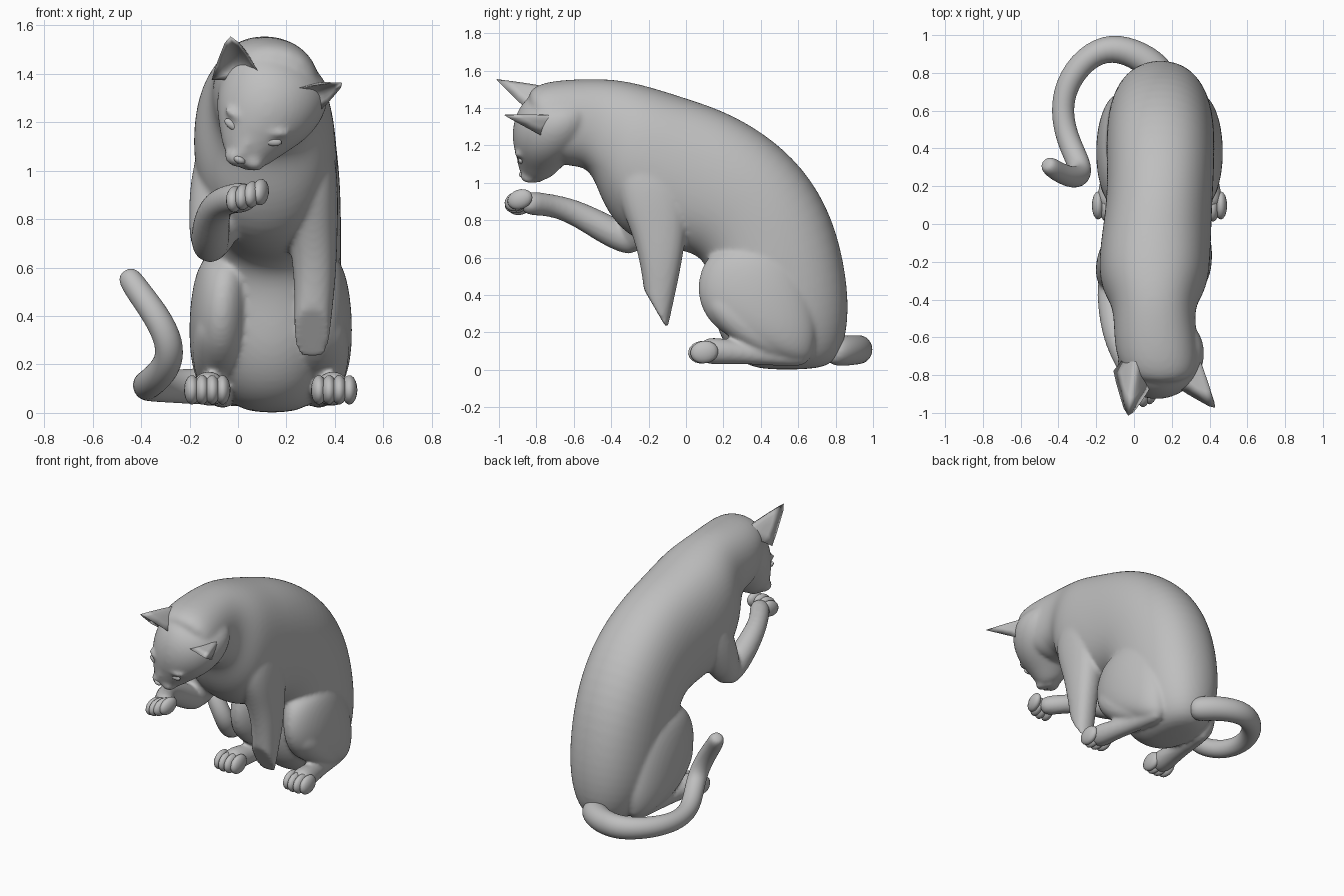
import bpy, bmesh, math
from mathutils import Vector as V

cube = bpy.data.objects.get("Cube")
if cube:
    bpy.data.objects.remove(cube, do_unlink=True)

grey = bpy.data.materials.new("plain grey")
grey.use_nodes = True
GREY = (0.52, 0.52, 0.52, 1)
grey.diffuse_color = GREY
grey.node_tree.nodes["Principled BSDF"].inputs["Base Color"].default_value = GREY

MID = 0.135  # x of the body's own centre plane


def finish(name, bm, levels=2):
    bmesh.ops.recalc_face_normals(bm, faces=bm.faces[:])
    for f in bm.faces:
        f.smooth = True
    me = bpy.data.meshes.new(name)
    bm.to_mesh(me)
    bm.free()
    me.materials.append(grey)
    ob = bpy.data.objects.new(name, me)
    bpy.context.collection.objects.link(ob)
    if levels:
        mod = ob.modifiers.new("smooth", 'SUBSURF')
        mod.levels = mod.render_levels = levels
    return ob


def skin(name, sections, n=14, sharp_end=False, power=1.0):
    """Skin ellipses given as (centre, half axis u, half axis v); power < 1 squares them."""
    bm = bmesh.new()
    rings = []
    for c, u, v in sections:
        ring = []
        for i in range(n):
            a = 2 * math.pi * i / n
            ca, sa = [math.copysign(abs(k) ** power, k) for k in (math.cos(a), math.sin(a))]
            ring.append(bm.verts.new(c + 1.025 * (u * ca + v * sa)))
        rings.append(ring)
    for r, s in zip(rings, rings[1:]):
        for i in range(n):
            j = (i + 1) % n
            bm.faces.new((r[i], r[j], s[j], s[i]))
    bm.faces.new(rings[0])
    cap = bm.faces.new(rings[-1])
    if sharp_end:
        crease = bm.edges.layers.float.new("crease_edge")
        for e in cap.edges:
            e[crease] = 1.0
    return finish(name, bm)


def slab(name, rows, sharp_end=False, power=1.0):
    """Rows of (y1, z1, y2, z2, centre x, half width): two outline points seen from the side."""
    secs = []
    for y1, z1, y2, z2, cx, hw in rows:
        a, b = V((cx, y1, z1)), V((cx, y2, z2))
        secs.append(((a + b) / 2, V((hw, 0, 0)), (a - b) / 2))
    return skin(name, secs, 16, sharp_end, power)


def tube(name, pts):
    """Round tube through (x, y, z, radius) points, with rounded ends."""
    p = [V(q[:3]) for q in pts]
    r = [q[3] for q in pts]
    t0, t1 = (p[0] - p[1]).normalized(), (p[-1] - p[-2]).normalized()
    p = [p[0] + t0 * r[0] * 0.6] + p + [p[-1] + t1 * r[-1] * 0.6]
    r = [r[0] * 0.55] + r + [r[-1] * 0.55]
    secs, u = [], None
    for i, c in enumerate(p):
        t = (p[min(i + 1, len(p) - 1)] - p[max(i - 1, 0)]).normalized()
        if u is None:
            u = t.cross(V((0, 0, 1)))
        u = (u - t * u.dot(t)).normalized()
        secs.append((c, u * r[i], t.cross(u) * r[i]))
    return skin(name, secs, 12)


def blob(name, loc, size, rot=(0, 0, 0)):
    bm = bmesh.new()
    bmesh.ops.create_uvsphere(bm, u_segments=16, v_segments=10, radius=1)
    bmesh.ops.scale(bm, vec=size, verts=bm.verts)
    ob = finish(name, bm, 0)
    ob.location, ob.rotation_euler = loc, rot
    return ob


def fuse(parts):
    """Join overlapping parts into the first one and blend them into one skin."""
    bpy.ops.object.select_all(action='DESELECT')
    for ob in parts:
        ob.select_set(True)
    bpy.context.view_layer.objects.active = parts[0]
    bpy.ops.object.convert(target='MESH')
    bpy.ops.object.join()
    remesh = parts[0].modifiers.new("one skin", 'REMESH')
    remesh.mode, remesh.voxel_size, remesh.use_smooth_shade = 'VOXEL', 0.012, True
    blend = parts[0].modifiers.new("blend", 'SMOOTH')
    blend.factor, blend.iterations = 0.5, 9


# Neck, back, belly and rump
body = slab("body", [
    (-0.87, 1.47, -0.78, 1.22, 0.15, 0.15),
    (-0.78, 1.54, -0.67, 1.08, 0.13, 0.225),
    (-0.57, 1.555, -0.54, 1.10, 0.11, 0.215),
    (-0.38, 1.555, -0.48, 1.00, 0.105, 0.215),
    (-0.20, 1.515, -0.44, 0.88, 0.105, 0.285),
    (0.00, 1.45, -0.32, 0.71, 0.11, 0.295),
    (0.20, 1.385, -0.10, 0.65, 0.13, 0.28),
    (0.42, 1.265, 0.05, 0.63, 0.14, 0.28),
    (0.63, 1.08, 0.12, 0.55, 0.14, 0.285),
    (0.785, 0.82, 0.14, 0.42, 0.14, 0.285),
    (0.86, 0.50, 0.15, 0.27, 0.14, 0.28),
    (0.87, 0.25, 0.21, 0.12, 0.14, 0.25),
    (0.82, 0.05, 0.31, 0.03, 0.14, 0.18),
    (0.70, 0.0, 0.42, 0.0, 0.14, 0.08),
], power=0.88)

# Head: slices from crown to chin, tilted to one side
EAR_AXIS = V((0.93, 0, -0.37))
head = skin("head", [(V(c), EAR_AXIS * w, V((0, d, 0))) for c, w, d in [
    ((0.20, -0.65, 1.48), 0.14, 0.14),
    ((0.18, -0.68, 1.41), 0.22, 0.21),
    ((0.14, -0.71, 1.30), 0.23, 0.22),
    ((0.095, -0.745, 1.20), 0.20, 0.18),
    ((0.055, -0.77, 1.12), 0.14, 0.13),
    ((0.03, -0.79, 1.06), 0.10, 0.095),
    ((0.02, -0.80, 1.025), 0.06, 0.06),
]], 16)
skin_parts = [body, head]

# Ears: hollow three-sided cones with a sharp rim
def ear(name, outer, inner, back, tip):
    o, i, b, t = V(outer), V(inner), V(back), V(tip)
    hollow = (o + i + t) / 3 * 0.55 + b * 0.45
    bm = bmesh.new()
    o, i, b, t, h = [bm.verts.new(q) for q in (o, i, b, t, hollow)]
    for f in ((o, b, t), (b, i, t), (o, h, i), (i, h, t), (h, o, t), (o, i, b)):
        bm.faces.new(f)
    crease = bm.edges.layers.float.new("crease_edge")
    for pair, amount in (((o, t), 1), ((i, t), 1), ((o, i), 1), ((b, t), 0.35), ((o, b), 0.8), ((i, b), 0.8)):
        bm.edges.get(pair)[crease] = amount
    finish(name, bm)

ear("right_ear", (-0.115, -0.77, 1.37), (0.10, -0.85, 1.39), (0.03, -0.60, 1.51), (-0.035, -1.05, 1.585))
ear("left_ear", (0.345, -0.77, 1.25), (0.23, -0.87, 1.34), (0.31, -0.58, 1.37), (0.455, -1.0, 1.375))

# Face details set on the surface of the head
bpy.context.view_layer.update()
shell = head.evaluated_get(bpy.context.evaluated_depsgraph_get())

def face_y(x, z):
    hit, loc, _, _ = shell.ray_cast(V((x, -3, z)), V((0, 1, 0)))
    return loc.y if hit else -0.85

for side, x, z, tilt in (("right", -0.025, 1.19, 0.65), ("left", 0.145, 1.12, 0.1)):
    blob(side + "_eye", (x, face_y(x, z) + 0.006, z), (0.036, 0.014, 0.018), (0, tilt, 0))
    bx, bz = x + 0.014, z + 0.036
    skin_parts.append(blob(side + "_brow", (bx, face_y(bx, bz) + 0.012, bz), (0.055, 0.028, 0.02), (0, tilt, 0)))
skin_parts += [
    tube("nose_bridge", [(0.10, -0.865, 1.23, 0.045), (0.05, -0.865, 1.13, 0.043), (0.012, -0.855, 1.06, 0.036)]),
    blob("right_muzzle", (-0.008, -0.835, 1.055), (0.05, 0.052, 0.038), (0, 0.4, 0)),
    blob("left_muzzle", (0.06, -0.835, 1.035), (0.05, 0.052, 0.034), (0, 0.4, 0)),
    blob("chin", (0.035, -0.80, 1.035), (0.05, 0.05, 0.032), (0, 0.4, 0)),
]
blob("nose", (0.006, -0.873, 1.045), (0.026, 0.02, 0.016), (0, 0.4, 0))

# Raised right foreleg
skin_parts += [
    tube("right_upper_arm", [(0.00, -0.10, 1.18, 0.13), (-0.05, -0.18, 0.98, 0.15),
                             (-0.09, -0.25, 0.80, 0.12), (-0.115, -0.285, 0.69, 0.088)]),
    tube("right_forearm", [(-0.115, -0.29, 0.685, 0.08), (-0.115, -0.42, 0.745, 0.082),
                           (-0.10, -0.60, 0.85, 0.068), (-0.04, -0.74, 0.885, 0.06),
                           (0.03, -0.84, 0.89, 0.068)]),
]
for k in range(4):
    blob("right_paw_toe_%d" % (k + 1), (-0.015 + 0.036 * k, -0.885 - 0.02 * math.sin(k), 0.882 + 0.01 * k),
         (0.033, 0.07, 0.052), (0.35, 0, -0.2))

# Hanging left foreleg, cut off flat at the end
skin_parts.append(slab("left_foreleg", [
    (-0.24, 1.30, -0.04, 1.27, 0.25, 0.08),
    (-0.37, 1.10, 0.00, 1.07, 0.275, 0.125),
    (-0.37, 0.92, 0.02, 0.90, 0.295, 0.12),
    (-0.29, 0.74, 0.00, 0.72, 0.31, 0.10),
    (-0.245, 0.58, -0.03, 0.53, 0.32, 0.085),
    (-0.225, 0.43, -0.10, 0.215, 0.305, 0.072),
], sharp_end=True, power=0.85))

# Hind legs, mirrored about the body's centre plane
for side, s in (("left", 1), ("right", -1)):
    X = lambda d: MID + s * d
    skin_parts += [
        slab(side + "_thigh", [
            (0.22, 0.665, 0.46, 0.675, X(0.16), 0.08),
            (0.11, 0.61, 0.57, 0.62, X(0.185), 0.115),
            (0.06, 0.48, 0.64, 0.48, X(0.20), 0.13),
            (0.07, 0.34, 0.68, 0.34, X(0.205), 0.133),
            (0.16, 0.21, 0.70, 0.20, X(0.205), 0.125),
            (0.36, 0.11, 0.68, 0.09, X(0.195), 0.10),
            (0.52, 0.04, 0.66, 0.04, X(0.18), 0.05),
        ]),
        tube(side + "_shank", [(X(0.215), 0.18, 0.36, 0.10), (X(0.23), 0.29, 0.25, 0.10),
                               (X(0.228), 0.43, 0.15, 0.085), (X(0.20), 0.58, 0.10, 0.06)]),
        tube(side + "_hind_foot", [(X(0.19), 0.62, 0.07, 0.055), (X(0.215), 0.42, 0.08, 0.055),
                                   (X(0.245), 0.25, 0.095, 0.064), (X(0.26), 0.12, 0.102, 0.08)]),
    ]
    for k in range(4):
        off = k - 1.5
        blob("%s_hind_toe_%d" % (side, k + 1), (X(0.262 + 0.042 * off), 0.08 + 0.012 * abs(off), 0.095),
             (0.033, 0.075, 0.06), (0.15, 0, 0))

fuse(skin_parts)

# Tail curling round on the right side with a raised tip
tube("tail", [(0.14, 0.80, 0.10, 0.085), (0.04, 0.89, 0.105, 0.08), (-0.12, 0.945, 0.11, 0.078),
              (-0.26, 0.88, 0.11, 0.07), (-0.36, 0.74, 0.11, 0.064), (-0.385, 0.59, 0.11, 0.06),
              (-0.35, 0.44, 0.13, 0.062), (-0.285, 0.31, 0.20, 0.062), (-0.28, 0.25, 0.29, 0.06),
              (-0.335, 0.245, 0.40, 0.057), (-0.41, 0.28, 0.50, 0.053), (-0.45, 0.31, 0.56, 0.05)])
